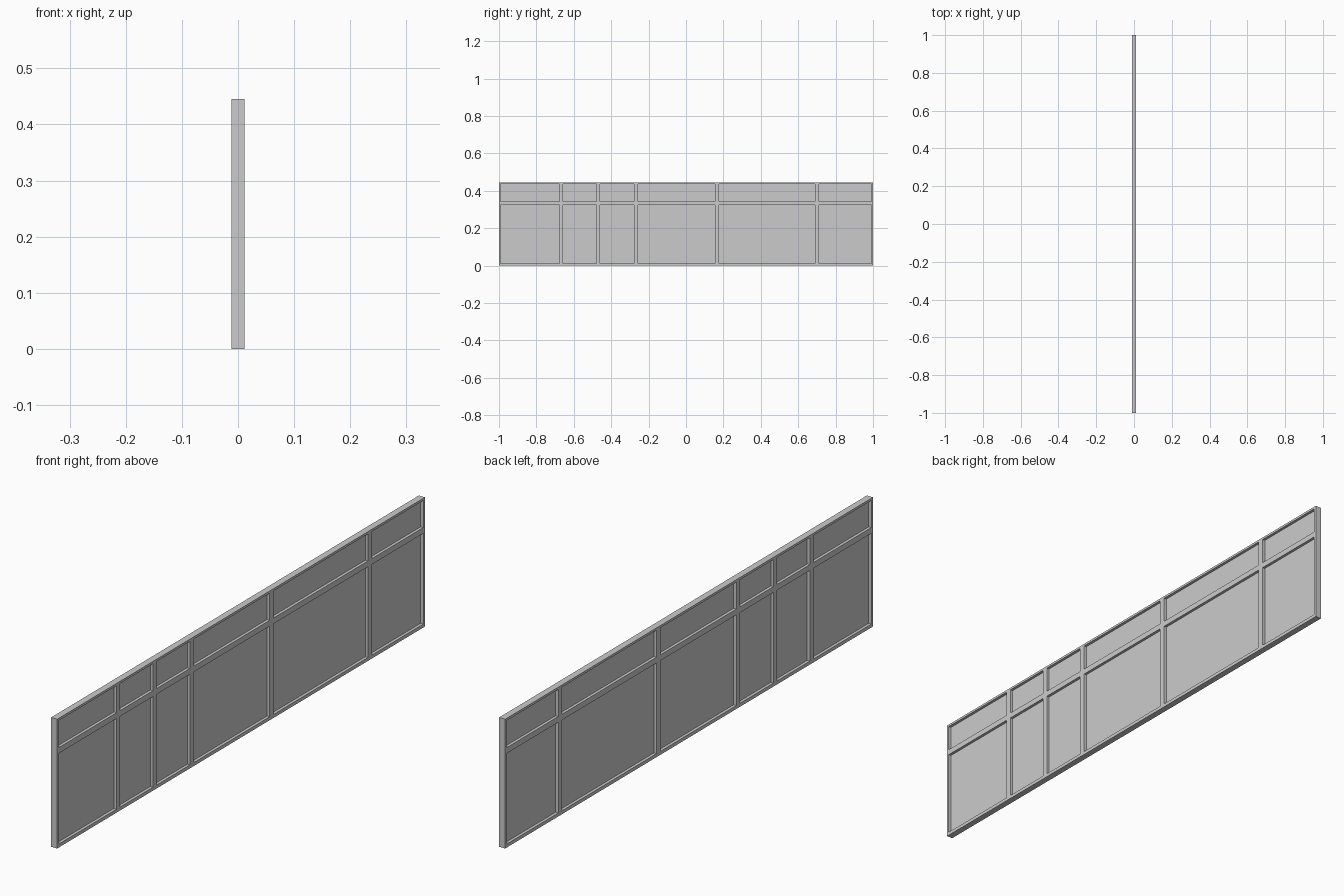
import bpy, bmesh

if "Cube" in bpy.data.objects:
    bpy.data.objects.remove(bpy.data.objects["Cube"])

HALF = 0.0115          # half the frame depth
PANE_HALF = 0.0015     # half the pane thickness
HEIGHT = 0.445

# Opening edges along the length and the height
cols = [(-0.991, -0.677), (-0.657, -0.479), (-0.459, -0.278),
        (-0.257, 0.156), (0.177, 0.690), (0.711, 0.991)]
rows = [(0.012, 0.324), (0.344, 0.437)]


def finish(bm, name):
    bmesh.ops.recalc_face_normals(bm, faces=bm.faces)
    mesh = bpy.data.meshes.new(name)
    bm.to_mesh(mesh)
    bm.free()
    obj = bpy.data.objects.new(name, mesh)
    bpy.context.collection.objects.link(obj)
    return obj


# Frame: a lattice of border, mullions and transom, extruded to its depth
ys = [-1.0] + [v for c in cols for v in c] + [1.0]
zs = [0.0] + [v for r in rows for v in r] + [HEIGHT]
bm = bmesh.new()
grid = [[bm.verts.new((-HALF, y, z)) for z in zs] for y in ys]
for i in range(len(ys) - 1):
    for j in range(len(zs) - 1):
        if i % 2 and j % 2:      # odd cells are the openings
            continue
        bm.faces.new((grid[i][j], grid[i + 1][j],
                      grid[i + 1][j + 1], grid[i][j + 1]))
for row in grid:
    for v in row:
        if not v.link_faces:
            bm.verts.remove(v)
result = bmesh.ops.extrude_face_region(bm, geom=bm.faces[:])
moved = [g for g in result["geom"] if isinstance(g, bmesh.types.BMVert)]
bmesh.ops.translate(bm, verts=moved, vec=(2 * HALF, 0, 0))
finish(bm, "window_frame")

# Panes: a thin sheet in the middle of every opening
for i, (y0, y1) in enumerate(cols):
    for label, (z0, z1) in zip(("lower", "upper"), rows):
        bm = bmesh.new()
        bmesh.ops.create_cube(bm, size=1)
        bmesh.ops.scale(bm, verts=bm.verts, vec=(2 * PANE_HALF, y1 - y0, z1 - z0))
        bmesh.ops.translate(bm, verts=bm.verts,
                            vec=(0, (y0 + y1) / 2, (z0 + z1) / 2))
        finish(bm, f"{label}_pane_{i + 1}")
